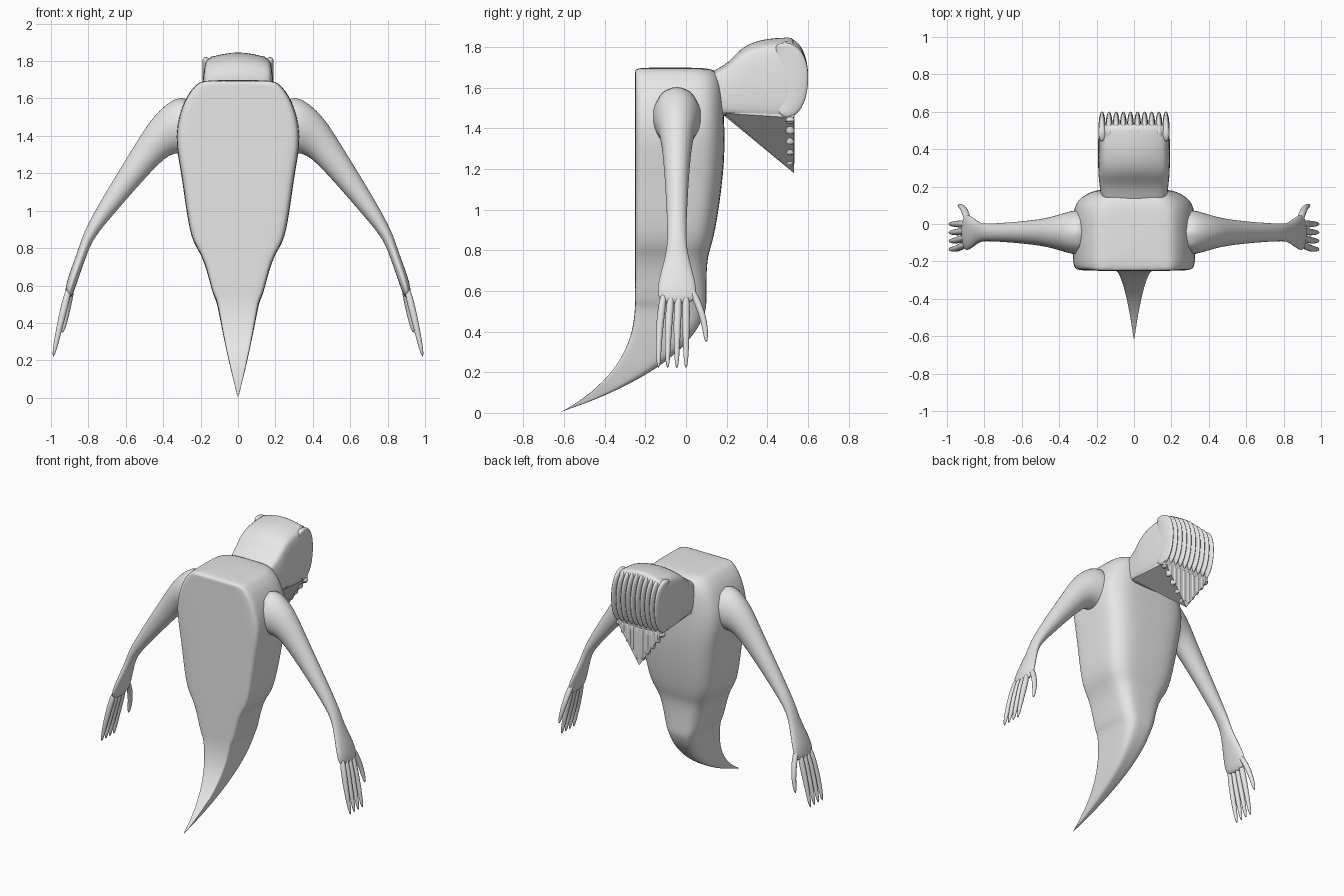
import bpy
import bmesh
import math
from mathutils import Vector

if "Cube" in bpy.data.objects:
    bpy.data.objects.remove(bpy.data.objects["Cube"], do_unlink=True)

grey = bpy.data.materials.new("plain grey")
grey.use_nodes = True
grey.diffuse_color = (0.8, 0.8, 0.8, 1)
grey.node_tree.nodes["Principled BSDF"].inputs["Base Color"].default_value = grey.diffuse_color


def mirrored(half):
    """Close a half outline of (t, s) points by mirroring s."""
    return half + [(t, -s) for t, s in reversed(half) if s > 0]


def ring(count):
    """Round outline, slightly oversized to offset the smoothing."""
    turns = [math.tau * i / count for i in range(count)]
    return [(0.5 - 0.54 * math.cos(u), 1.08 * math.sin(u)) for u in turns]


def bezier(a, b, c, u):
    """Point on a quadratic curve."""
    return a.lerp(b, u).lerp(b.lerp(c, u), u)


def loft(name, sections, shape, levels=2):
    """Skin sections (start, end, side): shape t runs start to end, s along side."""
    bm = bmesh.new()
    rings = []
    for start, end, side in sections:
        start, end, side = Vector(start), Vector(end), Vector(side)
        rings.append([bm.verts.new(start.lerp(end, t) + side * s) for t, s in shape])
    for lower, upper in zip(rings, rings[1:]):
        for i in range(len(shape)):
            bm.faces.new((lower[i - 1], lower[i], upper[i], upper[i - 1]))
    bm.faces.new(rings[0])
    bm.faces.new(rings[-1])
    bmesh.ops.recalc_face_normals(bm, faces=bm.faces)
    mesh = bpy.data.meshes.new(name)
    bm.to_mesh(mesh)
    bm.free()
    mesh.materials.append(grey)
    obj = bpy.data.objects.new(name, mesh)
    bpy.context.collection.objects.link(obj)
    if levels:
        mesh.shade_smooth()
        subdivision = obj.modifiers.new("smooth", "SUBSURF")
        subdivision.levels = subdivision.render_levels = levels


def limb(name, path, mirror, outline):
    """Skin a path of (x, y, z, thickness, depth), each section square to the path."""
    points = [Vector((x * mirror, y, z)) for x, y, z, _, _ in path]
    sections = []
    for i, point in enumerate(points):
        before = points[max(i - 1, 0)]
        after = points[min(i + 1, len(points) - 1)]
        across = (after - before).cross(Vector((0, mirror, 0))).normalized()
        thickness, depth = path[i][3:]
        sections.append((point - across * thickness, point + across * thickness, (0, depth, 0)))
    loft(name, sections, outline)


# Body and tail: flat front, chamfered back
front = -0.25
body_shape = mirrored([(0, 0), (0, 0.5), (0, 0.93), (0.05, 1), (0.4, 1),
                       (0.8, 1), (0.92, 0.82), (1, 0.6), (1, 0)])
# Body levels: z, half width, back y
levels = [(1.7, 0.18, 0.1), (1.68, 0.22, 0.16), (1.6, 0.29, 0.18), (1.4, 0.345, 0.19),
          (1.2, 0.3, 0.19), (0.86, 0.26, 0.14), (0.79, 0.21, 0.11),
          (0.7, 0.17, 0.1), (0.55, 0.135, 0.1)]
body = [((0, front, z), (0, back, z), (w, 0, 0)) for z, w, back in levels]

# Tail sweeps forward between two curves to a point
tip = Vector((0, -0.62, 0))
belly = (Vector((0, front, 0.53)), Vector((0, front, 0.2)), tip)
spine = (Vector((0, 0.1, 0.51)), Vector((0, 0.02, 0.22)), tip)
steps = 8
for i in range(steps):
    u = i / steps
    body.append((bezier(*belly, u), bezier(*spine, u), (0.115 * (1 - u), 0, 0)))
body.append((tip, tip + Vector((0, 0, 0.004)), (0.002, 0, 0)))
loft("body_and_tail", body, body_shape)

# Head: y, half width, bottom z, top z
head_shape = mirrored([(0, 0), (0, 0.85), (0.08, 1), (0.5, 1.02),
                       (0.85, 0.95), (0.92, 0.84), (1, 0)])
head = [(0.05, 0.17, 1.47, 1.66), (0.2, 0.18, 1.46, 1.71), (0.26, 0.19, 1.45, 1.8),
        (0.36, 0.19, 1.44, 1.85), (0.52, 0.19, 1.43, 1.86), (0.54, 0.18, 1.44, 1.85)]
loft("head", [((0, y, low), (0, y, high), (w, 0, 0)) for y, w, low, high in head], head_shape)

# Jaw: a flat-sided wedge running down to a point
jaw_shape = [(0, -1), (0, 1), (0.08, 1), (1, 0), (0.08, -1)]
loft("jaw", [((0, y, 1.475), (0, y, z), (0.18, 0, 0)) for y, z in ((0.19, 1.46), (0.53, 1.18))],
     jaw_shape, levels=0)

# Upright ridges over the face and the jaw
count = 10
spacing = 0.038
middle = 1.65
for i in range(count):
    x = (i - (count - 1) / 2) * spacing
    side = (spacing / 2, 0, 0)
    strip = []
    for degrees in range(-80, 90, 20):
        u = math.radians(degrees)
        rise = 0.215 * math.sin(u)
        y = 0.4 + 0.205 * math.sqrt(math.cos(u))
        drop = abs(x) * 0.2 * max(0, math.sin(u))
        strip.append(((x, 0.44, middle + rise * 0.75), (x, y, middle + rise - drop), side))
    loft(f"face_ridge_{i + 1}", strip, ring(8))
    bottom = 1.19 + abs(x) * 1.35
    loft(f"jaw_ridge_{i + 1}", [((x, 0.49, z), (x, 0.535, z), side)
                                for z in (1.46, 1.43, bottom + 0.02, bottom)], ring(8), levels=1)

# Arm: x, z, half thickness, half depth from shoulder to palm
arm_y = -0.045
arm = [(0.2, 1.47, 0.2, 0.15), (0.38, 1.43, 0.12, 0.1), (0.47, 1.33, 0.08, 0.07),
       (0.69, 1.03, 0.05, 0.05), (0.8, 0.87, 0.03, 0.045), (0.83, 0.78, 0.025, 0.05),
       (0.89, 0.62, 0.028, 0.1), (0.91, 0.53, 0.02, 0.09)]
arm_path = [(x, arm_y, z, thickness, depth) for x, z, thickness, depth in arm]

# Fingers and thumb: three joints each, tapering
digits = {"thumb": [(0.885, 0.01, 0.64), (0.91, 0.09, 0.48), (0.94, 0.1, 0.34)]}
for k in range(4):
    y = arm_y * (3 - k)
    digits[f"finger_{k + 1}"] = [(0.9, y * 0.8, 0.6), (0.95, y, 0.4), (0.99, y, 0.21)]

for label, mirror in (("left", 1), ("right", -1)):
    limb(f"{label}_arm", arm_path, mirror, ring(10))
    for part, joints in digits.items():
        tapered = [(*joint, r, r) for joint, r in zip(joints, (0.022, 0.018, 0.01))]
        limb(f"{label}_{part}", tapered, mirror, ring(8))
